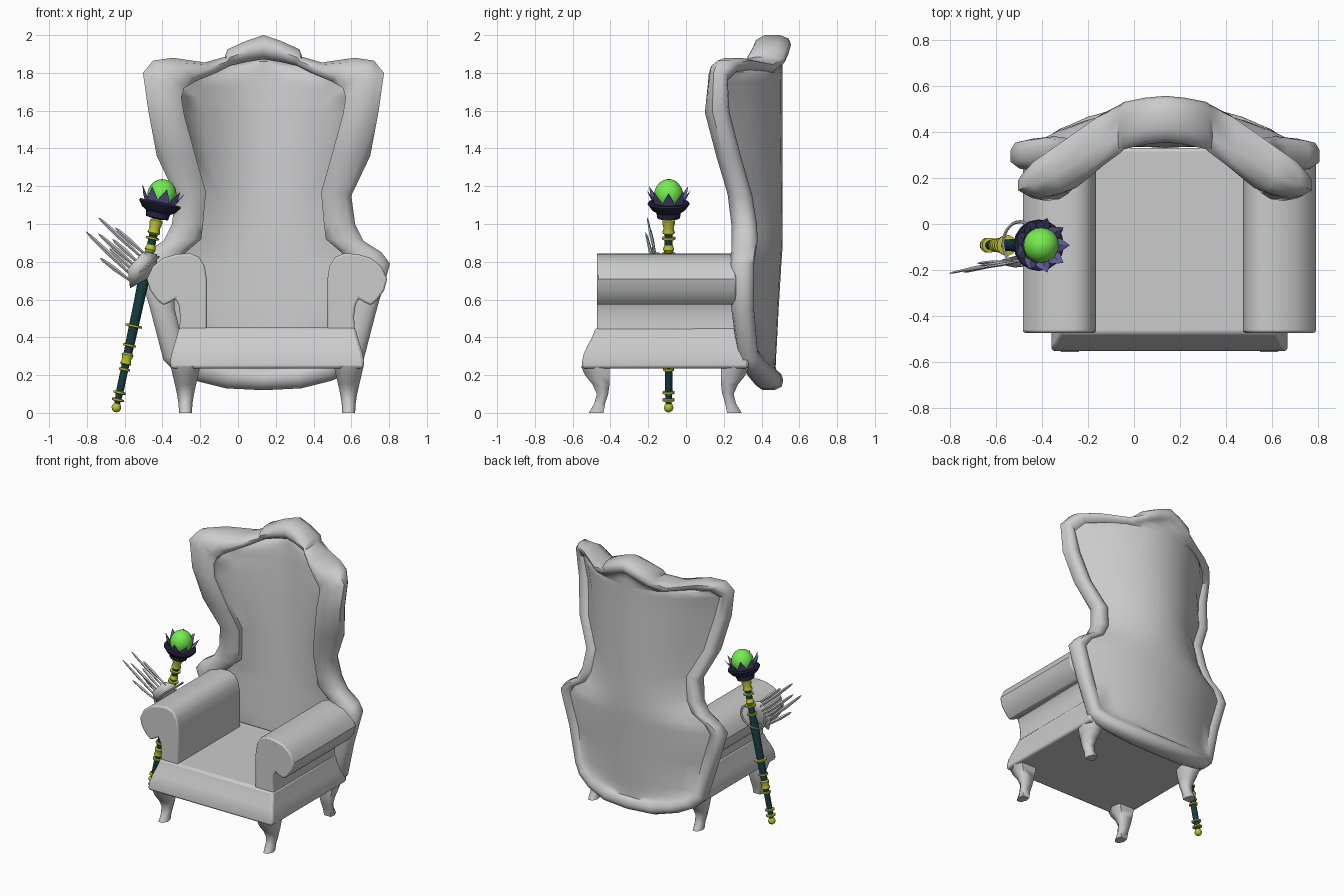
import bpy, bmesh, math
from mathutils import Vector

if "Cube" in bpy.data.objects:
    bpy.data.objects.remove(bpy.data.objects["Cube"])

CX, BX = 0.135, 0.154           # symmetry planes of the back and of the seat


def material(name, rgb):
    m = bpy.data.materials.new(name)
    m.diffuse_color = (*rgb, 1)
    m.use_nodes = True
    m.node_tree.nodes["Principled BSDF"].inputs["Base Color"].default_value = m.diffuse_color
    return m


def make(name, verts, faces, mat=None, loc=(0, 0, 0), rot=(0, 0, 0), mirror=False, bevel=0, angle=40):
    me = bpy.data.meshes.new(name)
    bm = bmesh.new()
    vs = [bm.verts.new(v) for v in verts]
    for f in faces:
        bm.faces.new([vs[i] for i in f])
    bmesh.ops.remove_doubles(bm, verts=bm.verts, dist=0.0005)
    bmesh.ops.recalc_face_normals(bm, faces=bm.faces)
    bm.to_mesh(me)
    bm.free()
    ob = bpy.data.objects.new(name, me)
    bpy.context.collection.objects.link(ob)
    ob.location, ob.rotation_euler = loc, rot
    if mat:
        me.materials.append(mat)
    bpy.ops.object.select_all(action='DESELECT')
    ob.select_set(True)
    bpy.context.view_layer.objects.active = ob
    bpy.ops.object.shade_smooth_by_angle(angle=math.radians(angle))
    if bevel:
        b = ob.modifiers.new("bevel", 'BEVEL')
        b.width, b.segments, b.angle_limit = bevel, 2, math.radians(50)
    if mirror:
        ob.modifiers.new("mirror", 'MIRROR').merge_threshold = 0.002
    return ob


def loft(name, rings, closed=True, caps=True, **kw):
    n = len(rings[0])
    faces = []
    for i in range(len(rings) - 1):
        for j in range(n if closed else n - 1):
            k = (j + 1) % n
            faces.append((i * n + j, i * n + k, (i + 1) * n + k, (i + 1) * n + j))
    if caps:
        faces += [tuple(range(n)), tuple(range((len(rings) - 1) * n, len(rings) * n))]
    return make(name, [p for r in rings for p in r], faces, **kw)


def lerp(a, b, t):
    return a + (b - a) * t


# Seat base: stacked rectangles with a flared front and sides
base = [(.235, .512, -.553), (.27, .513, -.55), (.31, .507, -.542), (.35, .495, -.525),
        (.40, .48, -.497), (.452, .466, -.478)]
loft("seat_base", [[(-d, y, z), (d, y, z), (d, .33, z), (-d, .33, z)] for z, d, y in base],
     loc=(BX, 0, 0), bevel=.015)

# Rolled arms
arm = [(.318, .40), (.318, .70), (.33, .775), (.36, .825), (.41, .845), (.48, .84), (.55, .82),
       (.605, .775), (.636, .71), (.62, .65), (.585, .60), (.55, .57), (.515, .585), (.485, .605),
       (.468, .57), (.46, .51), (.464, .45), (.47, .39)]
loft("arm", [[(d, y, z) for d, z in arm] for y in (-.472, .265)],
     loc=(BX, 0, 0), mirror=True, bevel=.01)

# Cabriole legs, the rear pair mirrored in depth
leg = [(.245, -.555, -.405, .078), (.20, -.535, -.405, .068), (.15, -.495, -.405, .056),
       (.10, -.472, -.412, .045), (.05, -.485, -.428, .037), (.0, -.515, -.437, .034)]
for name, flip in (("front_leg", False), ("rear_leg", True)):
    rings = []
    for z, a, b, w in leg:
        if flip:
            a, b = -.22 - a, -.22 - b
        m = lerp(a, b, .55)
        rings.append([(.432 + w * s, y, z) for s, y in
                      ((-.8, b), (-1, m), (-.5, a), (.5, a), (1, m), (.8, b))])
    loft(name, rings, loc=(BX, 0, 0), mirror=True, angle=75)

# Wing back: outline stations (outer x, z, inner x, z, rim front y, rim back y)
stations = [
    (0, .12, 0, .24, .36, .515), (.2, .13, .17, .25, .35, .505), (.36, .17, .30, .28, .32, .465),
    (.47, .22, .38, .32, .29, .42), (.53, .28, .43, .38, .27, .38), (.60, .55, .47, .55, .24, .36),
    (.67, .79, .48, .78, .23, .36), (.625, .85, .40, .86, .24, .37), (.53, .91, .33, .92, .24, .38),
    (.485, 1.0, .32, 1.0, .24, .375), (.465, 1.15, .305, 1.17, .22, .35), (.565, 1.36, .36, 1.36, .16, .29),
    (.61, 1.6, .42, 1.58, .10, .23), (.638, 1.8, .435, 1.67, .115, .22), (.585, 1.865, .42, 1.72, .12, .28),
    (.48, 1.88, .36, 1.755, .145, .355), (.31, 1.855, .25, 1.80, .245, .475), (.205, 1.885, .18, 1.835, .31, .52),
    (.19, 1.925, .165, 1.84, .325, .53), (.09, 1.97, .08, 1.86, .345, .548), (0, 2.0, 0, 1.872, .355, .556)]
section = [(0, .55), (0, .25), (.2, .06), (.5, 0), (.8, .08), (1, .3), (1, .7)]
COLS = 5
rows = []
for do, zo, di, zi, yf, yb in stations:
    # the outside panel stops about 0.09 short of the outline
    ub = max(.05, 1 - .09 / math.hypot(do - di, zo - zi))
    sec = section + [(lerp(1, ub, .2), .94), (lerp(1, ub, .55), 1), (lerp(1, ub, .85), .96), (ub, .90)]
    rim = [(lerp(di, do, u), lerp(yf, yb, v), lerp(zi, zo, u)) for u, v in sec]

    def panel(edge, centre):
        x, y, z = edge
        c = centre if x > 0 else y
        return [(x * k / COLS, lerp(c, y, (k / COLS) ** 2), z) for k in range(COLS)]
    front = panel(rim[0], .34 + .08 * (zi - .45) / 1.4)
    back = panel(rim[-1], lerp(.475, .512, min(1, max(0, (zi - .3) / .6))))
    rows.append(front + rim + back[::-1])
loft("wing_back", rows, closed=False, caps=False, loc=(CX, 0, 0), mirror=True, angle=50)

# Staff: lathed pieces along one leaning axis
teal = material("dark_teal", (.008, .045, .052))
gold = material("olive_gold", (.50, .55, .03))
navy = material("dark_navy", (.02, .02, .05))
purple = material("purple", (.13, .11, .35))
green = material("green", (.18, .85, .08))
S = dict(loc=(-.65, -.092, 0), rot=(0, math.atan(.214), 0))


def lathe(name, prof, mat, n=14, angle=40):
    rings = [[(r * math.cos(2 * math.pi * i / n), r * math.sin(2 * math.pi * i / n), z)
              for i in range(n)] for r, z in prof]
    return loft(name, rings, mat=mat, angle=angle, **S)


lathe("staff_rod", [(.014, .03), (.02, .12), (.02, .24), (.025, .4), (.027, .6), (.03, .72),
                    (.022, .78), (.022, 1.0), (.02, 1.07)], teal)
lathe("staff_tip", [(.006, .004), (.02, .012), (.026, .028), (.02, .046), (.012, .054)], gold)
lathe("staff_lower_collar", [(.022, .26), (.03, .265), (.024, .29), (.032, .315), (.022, .325)], gold)
lathe("staff_upper_collar", [(.022, .965), (.034, .975), (.027, 1.0), (.034, 1.025),
                             (.034, 1.04), (.02, 1.05)], gold)
lathe("staff_middle_collar", [(.022, .87), (.03, .885), (.022, .91)], gold)
for z, r in ((.07, .033), (.11, .033), (.235, .03), (.365, .034), (.47, .045), (.80, .034), (.86, .036), (.945, .036)):
    lathe("staff_ring", [(.02, z - .008), (r, z - .005), (r, z + .005), (.02, z + .008)], gold)
lathe("staff_cup", [(.025, 1.05), (.06, 1.055), (.065, 1.085), (.09, 1.10), (.112, 1.13),
                    (.108, 1.14), (.06, 1.135)], navy, n=16)

# Crown of pointed petals around the orb
pv, pf = [], []
N = 9
for i in range(N):
    a = 2 * math.pi * i / N
    for off, r, z in ((-.40, .08, 1.13), (.40, .08, 1.13), (.30, .096, 1.16), (0, .12, 1.215),
                      (-.30, .096, 1.16), (0, .074, 1.15)):
        pv.append((r * math.cos(a + off), r * math.sin(a + off), z))
    b = i * 6
    pf += [(b, b + 1, b + 2, b + 3, b + 4), (b + 5, b + 3, b + 2), (b + 5, b + 4, b + 3),
           (b + 5, b + 2, b + 1), (b + 5, b, b + 4), (b + 5, b + 1, b)]
make("crown_petals", pv, pf, mat=purple, angle=20, **S)
lathe("orb", [(max(.002, .077 * math.sin(math.pi * i / 12)), 1.18 - .084 * math.cos(math.pi * i / 12))
              for i in range(13)], green, n=20, angle=60)

# Grey feather charm hanging on the staff: loop, plate and quills
bpy.ops.mesh.primitive_torus_add(location=(-.495, -.085, .765), rotation=(0, math.radians(-40), 0),
                                 major_radius=.095, minor_radius=.007, major_segments=24, minor_segments=6)
bpy.context.object.name = "charm_loop"
plate = make("charm_plate", [(-.57, -.165, .66), (-.48, -.14, .71), (-.43, -.13, .79), (-.43, -.13, .84),
                             (-.50, -.165, .855), (-.585, -.175, .76), (-.51, -.19, .78)],
             [(6, i, (i + 1) % 6) for i in range(6)])
plate.modifiers.new("thickness", 'SOLIDIFY').thickness = .012
quills = [(0, -.73, .82, -.2), (.15, -.805, .96, -.215), (.3, -.68, .87, -.17), (.45, -.74, .95, -.21),
          (.6, -.665, .92, -.18), (.8, -.74, 1.035, -.205), (.95, -.65, .98, -.19)]
for t, tx, tz, ty in quills:
    base_pt = Vector((lerp(-.57, -.48, t), -.16, lerp(.70, .84, t)))
    tip = Vector((tx, ty, tz))
    d = (tip - base_pt).normalized()
    s = d.cross(Vector((0, 1, 0))).normalized()
    u = d.cross(s)
    rings = [[base_pt.lerp(tip, f) + s * w * a + u * w * .6 * b
              for a, b in ((1, 0), (0, 1), (-1, 0), (0, -1))]
             for f, w in ((0, .006), (.55, .012), (.9, .008), (1, .001))]
    loft("charm_quill", rings)
